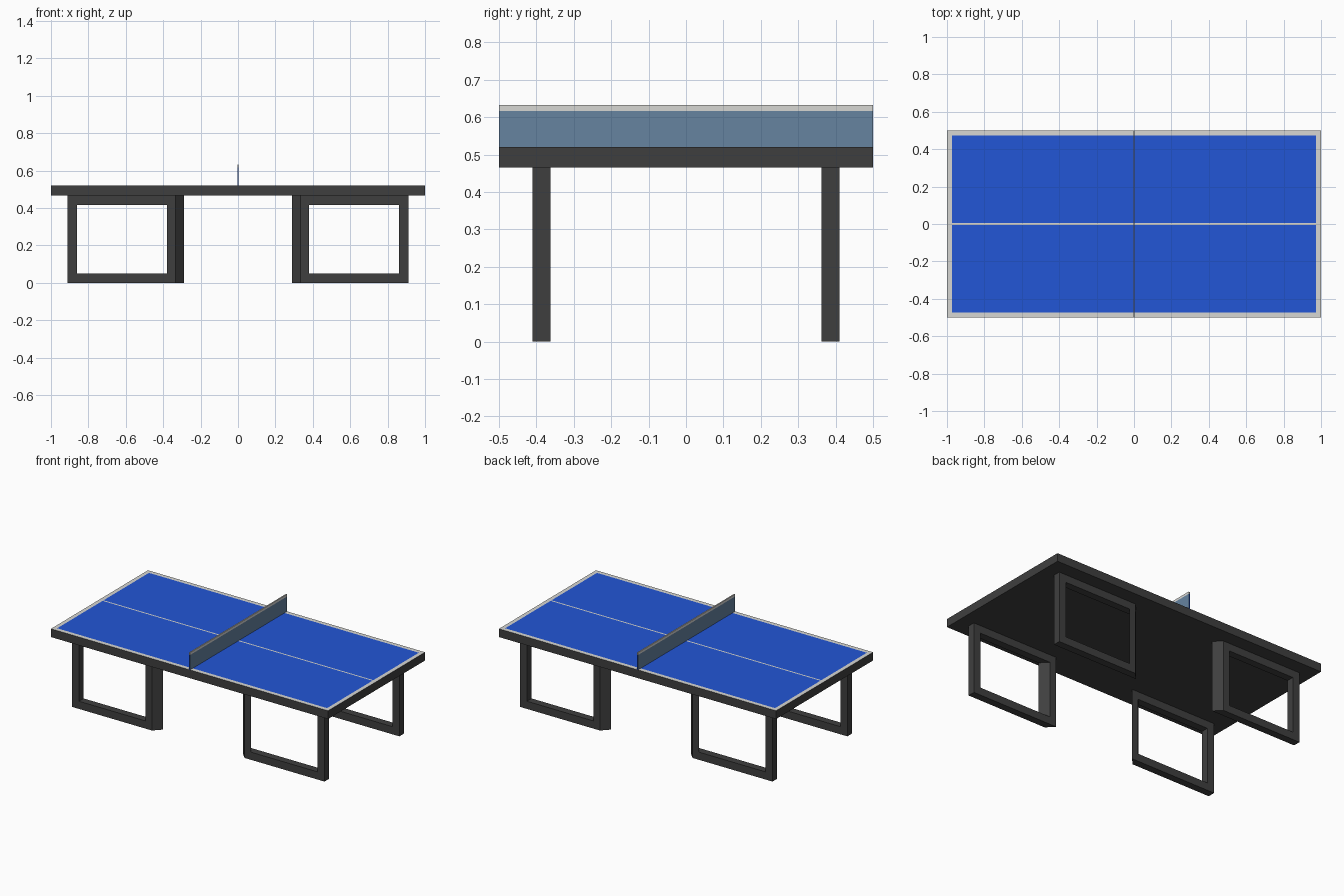
import bpy
import bmesh

if "Cube" in bpy.data.objects:
    bpy.data.objects.remove(bpy.data.objects["Cube"])


def srgb(*rgb):
    return tuple((c / 255 / 12.92) if c < 11 else ((c / 255 + 0.055) / 1.055) ** 2.4 for c in rgb) + (1.0,)


def material(name, *rgb):
    mat = bpy.data.materials.new(name)
    mat.use_nodes = True
    mat.diffuse_color = srgb(*rgb)
    mat.node_tree.nodes["Principled BSDF"].inputs["Base Color"].default_value = srgb(*rgb)
    return mat


CHARCOAL = material("charcoal frame", 63, 63, 63)
BLUE = material("blue playing surface", 34, 86, 214)
WHITE = material("off white lines", 215, 215, 212)
NET = material("grey blue net", 102, 131, 160)


def finish(name, bm, mats):
    bmesh.ops.recalc_face_normals(bm, faces=bm.faces)
    mesh = bpy.data.meshes.new(name)
    bm.to_mesh(mesh)
    bm.free()
    for mat in mats:
        mesh.materials.append(mat)
    obj = bpy.data.objects.new(name, mesh)
    bpy.context.collection.objects.link(obj)
    return obj


def box(size, z0):
    bm = bmesh.new()
    bmesh.ops.create_cube(bm, size=1)
    for v in bm.verts:
        v.co = (v.co.x * size[0], v.co.y * size[1], z0 + (v.co.z + 0.5) * size[2])
    return bm


def cut(bm, axis, position):
    normal, point = [0, 0, 0], [0, 0, 0]
    normal[axis], point[axis] = 1, position
    bmesh.ops.bisect_plane(bm, geom=bm.verts[:] + bm.edges[:] + bm.faces[:],
                           plane_co=point, plane_no=normal)
    bm.normal_update()


# Table top: lines and playing surface are cut into the upper side
TOP, UNDERSIDE = 0.52, 0.466
EDGE_X, EDGE_Y, LINE = 0.974, 0.473, 0.005
bm = box((2, 1, TOP - UNDERSIDE), UNDERSIDE)
for side in (-1, 1):
    cut(bm, 0, side * EDGE_X)
    cut(bm, 1, side * EDGE_Y)
    cut(bm, 1, side * LINE)
for f in bm.faces:
    c = f.calc_center_median()
    if f.normal.z > 0.9:
        inside = abs(c.x) < EDGE_X and LINE < abs(c.y) < EDGE_Y
        f.material_index = 1 if inside else 2
finish("table_top", bm, (CHARCOAL, BLUE, WHITE))

# Net with a pale upper band and blue ends
BAND = 0.617
bm = box((0.008, 1, 0.632 - TOP), TOP)
cut(bm, 2, BAND)
for f in bm.faces:
    if f.calc_center_median().z > BAND:
        f.material_index = 1
    elif abs(f.normal.y) > 0.9:
        f.material_index = 2
finish("net", bm, (NET, WHITE, BLUE))


# Rectangular leg frames whose inner post slants in plan
def leg_frame(name, sx, sy):
    bm = bmesh.new()
    rings = []
    for y, slant in ((0.41, 0), (0.362, 0.046)):
        for x_out, x_in, z0, z1 in ((0.911, 0.334, 0, UNDERSIDE), (0.861, 0.38, 0.05, 0.416)):
            x_in -= slant
            corners = ((x_out, z0), (x_in, z0), (x_in, z1), (x_out, z1))
            rings.append([bm.verts.new((sx * x, sy * y, z)) for x, z in corners])
    outer_a, inner_a, outer_b, inner_b = rings
    for p, q in ((outer_a, inner_a), (inner_a, inner_b), (inner_b, outer_b), (outer_b, outer_a)):
        for i in range(4):
            j = (i + 1) % 4
            bm.faces.new((p[i], p[j], q[j], q[i]))
    finish(name, bm, (CHARCOAL,))


for sx, side in ((-1, "right"), (1, "left")):
    for sy, end in ((-1, "front"), (1, "back")):
        leg_frame(f"{end}_{side}_leg_frame", sx, sy)
